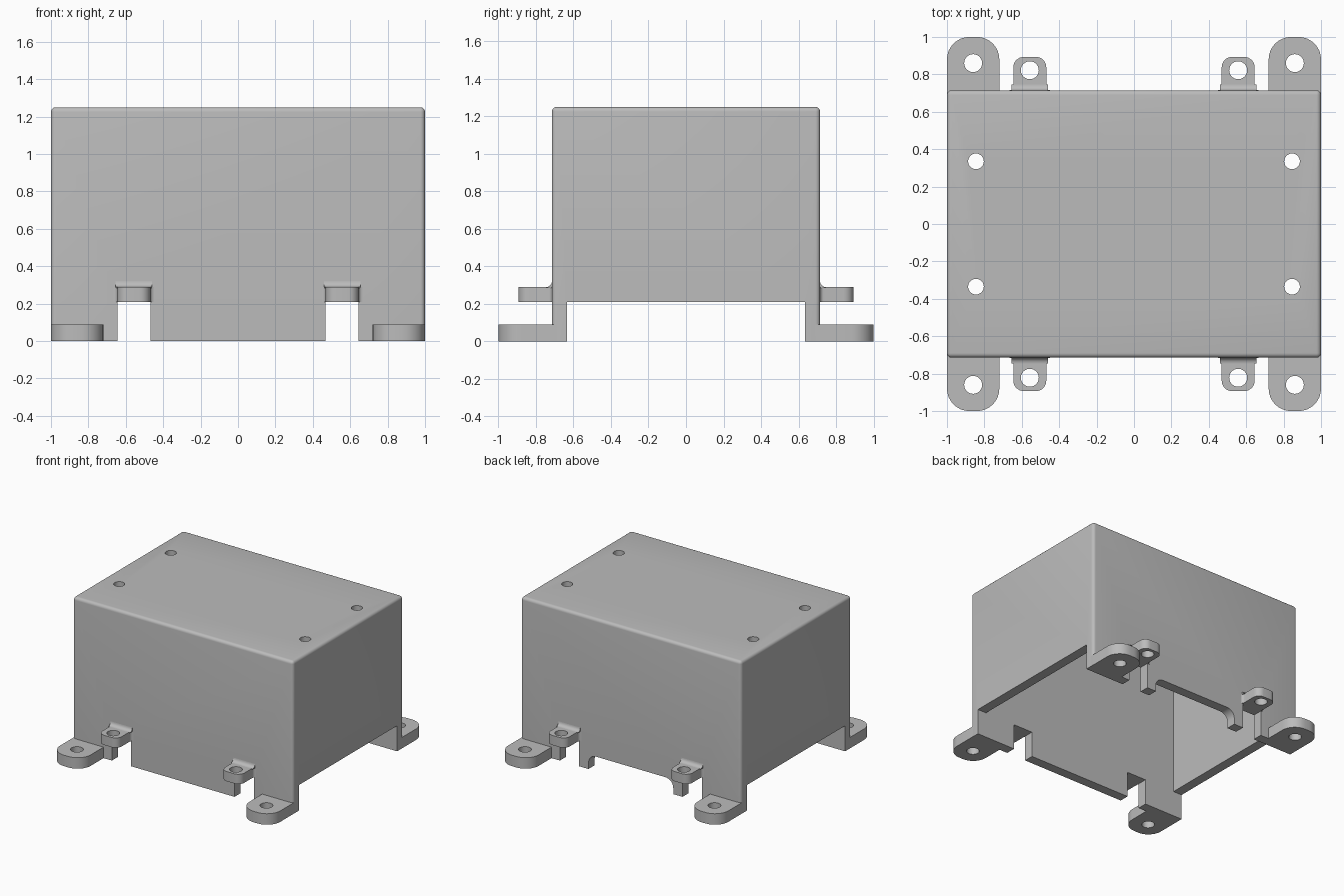
import bpy, bmesh
from math import cos, sin, radians
from mathutils import Vector

if "Cube" in bpy.data.objects:
    bpy.data.objects.remove(bpy.data.objects["Cube"])

GREY = bpy.data.materials.new("light grey plastic")
GREY.use_nodes = True
GREY.diffuse_color = (0.5, 0.5, 0.5, 1)
GREY.node_tree.nodes["Principled BSDF"].inputs["Base Color"].default_value = GREY.diffuse_color

HALF_X, HALF_Y, TOP = 1.0, 0.715, 1.25
WALL, SKIRT = 0.08, 0.21            # wall thickness, height of the side wall rims
INNER = HALF_Y - WALL


def arc(cx, cy, r, start, end, n=8):
    steps = [radians(start + (end - start) * i / n) for i in range(n + 1)]
    return [(cx + r * cos(a), cy + r * sin(a)) for a in steps]


def finish(bm, name):
    bmesh.ops.recalc_face_normals(bm, faces=bm.faces)
    mesh = bpy.data.meshes.new(name)
    bm.to_mesh(mesh)
    bm.free()
    mesh.materials.append(GREY)
    obj = bpy.data.objects.new(name, mesh)
    bpy.context.collection.objects.link(obj)
    return obj


def prism(name, points, low, high, place):
    """Extrude a closed outline from low to high; place maps (u, v, w) to x, y, z."""
    bm = bmesh.new()
    face = bm.faces.new([bm.verts.new((u, v, low)) for u, v in points])
    new = bmesh.ops.extrude_face_region(bm, geom=[face])["geom"]
    for v in new:
        if isinstance(v, bmesh.types.BMVert):
            v.co.z = high
    for v in bm.verts:
        v.co = Vector(place(*v.co))
    return finish(bm, name)


def box(name, x0, x1, y0, y1, z0, z1):
    corners = [(x0, y0), (x1, y0), (x1, y1), (x0, y1)]
    return prism(name, corners, z0, z1, lambda u, v, w: (u, v, w))


def activate(obj):
    bpy.ops.object.select_all(action="DESELECT")
    obj.select_set(True)
    bpy.context.view_layer.objects.active = obj


def cut(obj, cutter):
    cutter.hide_render = True
    mod = obj.modifiers.new("cut", "BOOLEAN")
    mod.operation, mod.solver, mod.object = "DIFFERENCE", "EXACT", cutter
    activate(obj)
    bpy.ops.object.modifier_apply(modifier=mod.name)
    bpy.data.objects.remove(cutter)


def drill(obj, x, y, r, z0, z1):
    cut(obj, prism("drill", arc(x, y, r, 0, 345, 23), z0, z1, lambda u, v, w: (u, v, w)))


def smooth(obj):
    activate(obj)
    bpy.ops.object.shade_smooth_by_angle(angle=radians(35))


# Enclosure with rounded upright and top edges
shell = box("enclosure_shell", -HALF_X, HALF_X, -HALF_Y, HALF_Y, 0, TOP)
bm = bmesh.new()
bm.from_mesh(shell.data)
edges = [e for e in bm.edges if max(v.co.z for v in e.verts) > TOP - 0.01]
bmesh.ops.bevel(bm, geom=edges, offset=0.025, segments=5, profile=0.5, affect="EDGES")
bm.to_mesh(shell.data)
bm.free()

# Hollow inside, raised side rims
cut(shell, box("cavity", -HALF_X + WALL, HALF_X - WALL, -INNER, INNER, -0.1, TOP - WALL))
cut(shell, box("rim_gap", -1.2, 1.2, -INNER, INNER, -0.1, SKIRT))

# Notches below the small tabs, through front and back walls
TAB_X, TAB_HALF = 0.557, 0.088
for s in (-1, 1):
    cut(shell, box("notch", s * TAB_X - TAB_HALF, s * TAB_X + TAB_HALF, -1, 1, -0.1, SKIRT))

# Round-cornered cable opening in the back wall
opening = [(-0.385, -0.1), (0.385, -0.1)] + arc(0.315, 0.05, 0.07, 0, 90) + arc(-0.315, 0.05, 0.07, 90, 180)
cut(shell, prism("opening", opening, 0.5, 0.9, lambda u, v, w: (u, w, v)))

# Screw holes in the lid
for sx in (-1, 1):
    for sy in (-1, 1):
        drill(shell, sx * 0.845, sy * 0.335, 0.042, 1.0, 1.4)
smooth(shell)

# Outlines of the mounting feet, tabs and the fillet above each tab
foot = [(0.72, 0.68), (1.0, 0.68)] + arc(0.88, 0.88, 0.12, 0, 90) + arc(0.84, 0.88, 0.12, 90, 180)
FLARE, R = 0.02, 0.055
right_half = arc(TAB_HALF + FLARE, HALF_Y + FLARE, FLARE, 270, 180, 5) \
    + arc(TAB_HALF - R, 0.893 - R, R, 0, 90)
half = [(TAB_HALF + FLARE, 0.69)] + right_half
tab = [(TAB_X + u, v) for u, v in half] + [(TAB_X - u, v) for u, v in reversed(half)]
fillet = [(0.70, 0.285), (0.745, 0.285)] + arc(0.745, 0.32, 0.03, 270, 180, 6) + [(0.70, 0.32)]

for sx, side in ((-1, "right"), (1, "left")):
    for sy, end in ((-1, "front"), (1, "back")):
        def flat(u, v, w):
            return (sx * u, sy * v, w)

        def across(u, v, w):
            return (sx * w, sy * u, v)

        # Corner foot with bolt hole
        obj = prism(f"{end}_{side}_foot", foot, 0, 0.09, flat)
        drill(obj, sx * 0.86, sy * 0.86, 0.048, -0.1, 0.2)
        smooth(obj)

        # Small tab with bolt hole
        obj = prism(f"{end}_{side}_tab", tab, SKIRT, 0.29, flat)
        drill(obj, sx * TAB_X, sy * 0.822, 0.048, 0.1, 0.4)
        smooth(obj)

        # Fillet where the tab meets the wall
        obj = prism(f"{end}_{side}_tab_fillet", fillet, TAB_X - TAB_HALF - 0.01,
                    TAB_X + TAB_HALF + 0.01, across)
        smooth(obj)
